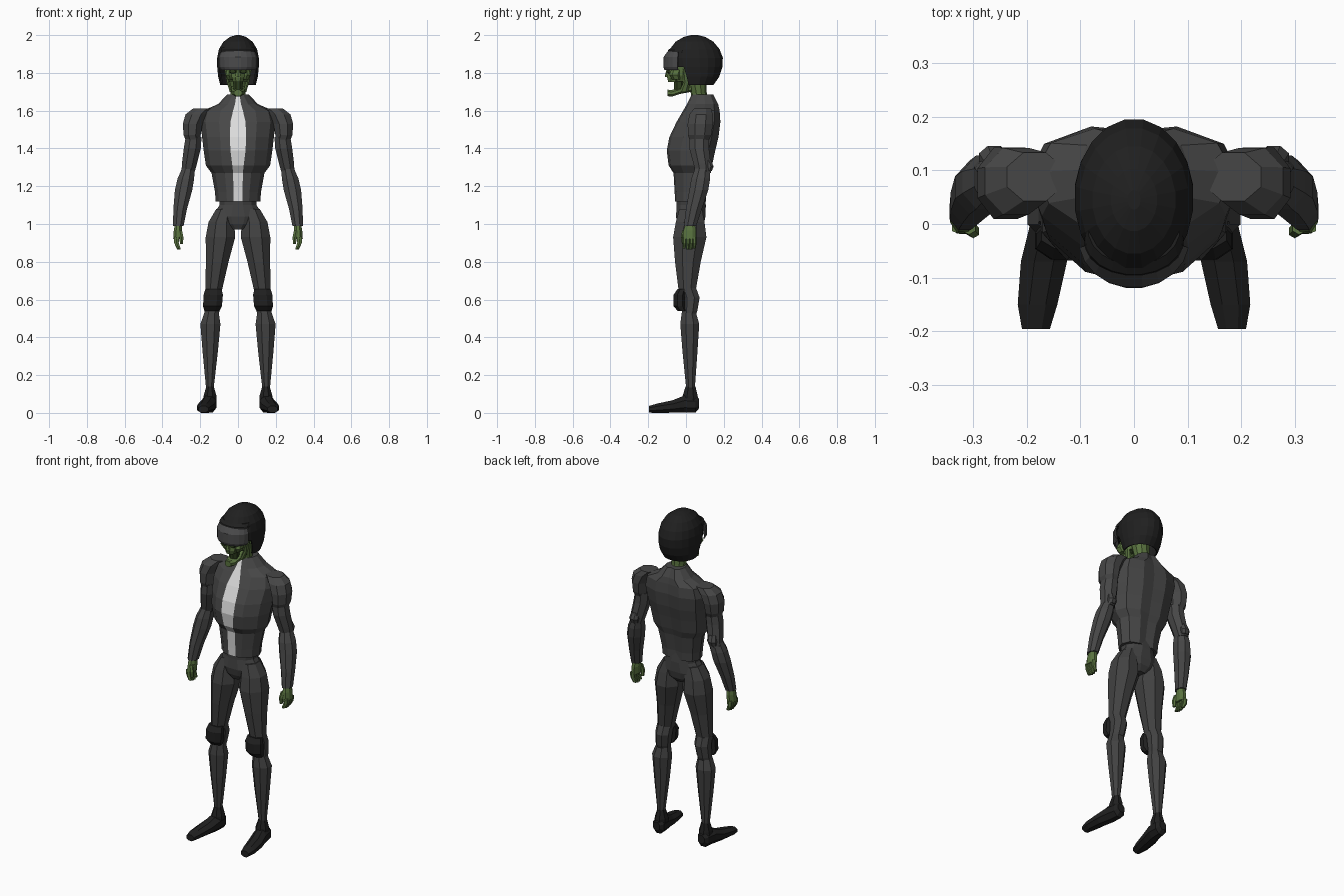
import bpy, bmesh, math
from mathutils import Vector


def material(name, r, g, b):
    m = bpy.data.materials.new(name)
    m.diffuse_color = (r, g, b, 1)
    return m


JACKET = material("jacket_grey", .062, .062, .062)
TROUSER = material("trouser_grey", .054, .054, .054)
BLACK = material("dark_leather", .014, .014, .014)
VISOR = material("visor_grey", .068, .068, .070)
SHIRT = material("shirt_white", .72, .72, .72)
SKIN = material("green_skin", .10, .17, .05)
SHADE = material("dark_green", .025, .045, .012)


def make(name, verts, faces, mats, rule=None, drop=None):
    """Mesh from points; rule(centre, i) picks a material, drop(centre) deletes faces."""
    bm = bmesh.new()
    vs = [bm.verts.new(v) for v in verts]
    for f in faces:
        bm.faces.new([vs[i] for i in f])
    bmesh.ops.recalc_face_normals(bm, faces=bm.faces)
    bm.faces.ensure_lookup_table()
    for i, f in enumerate(bm.faces):
        if rule:
            f.material_index = rule(f.calc_center_median(), i)
    if drop:
        bad = [f for f in bm.faces if drop(f.calc_center_median())]
        bmesh.ops.delete(bm, geom=bad, context='FACES')
    me = bpy.data.meshes.new(name)
    bm.to_mesh(me)
    bm.free()
    for m in mats:
        me.materials.append(m)
    ob = bpy.data.objects.new(name, me)
    bpy.context.collection.objects.link(ob)
    return ob


def bridge(count, n):
    """Side faces of stacked rings plus both end caps."""
    faces = [(r * n + i, r * n + (i + 1) % n, (r + 1) * n + (i + 1) % n, (r + 1) * n + i)
             for r in range(count - 1) for i in range(n)]
    return faces + [tuple(range(n)), tuple(range((count - 1) * n, count * n))]


def loft(name, rings, mat, n=8, axis='z', side=1, **kw):
    """Rings are (position along axis, centre a, centre b, radius a, radius b)."""
    verts, k = [], 1 / math.cos(math.pi / n)
    for t, a, b, ra, rb in rings:
        for i in range(n):
            u = 2 * math.pi * (i + .5) / n
            p, q = a + ra * k * math.cos(u), b + rb * k * math.sin(u)
            verts.append((side * p, q, t) if axis == 'z' else (side * p, t, q))
    return make(name, verts, bridge(len(rings), n), [mat], **kw)


# --- jacket: z, shirt half width, half width, front y, back y
rows = [(1.12, .024, .118, -.058, .105), (1.17, .024, .122, -.060, .108),
        (1.27, .026, .140, -.066, .125), (1.31, .030, .170, -.092, .138),
        (1.39, .040, .182, -.102, .155), (1.46, .043, .190, -.088, .172),
        (1.54, .040, .200, -.050, .182), (1.60, .026, .185, -.015, .178),
        (1.635, .016, .105, .005, .170), (1.685, .008, .058, .030, .145)]
verts = []
for z, s, w, yf, yb in rows:
    d = yb - yf
    half = [(s, yf), (.5 * w, yf + .05 * d), (.86 * w, yf + .28 * d), (w, yf + .58 * d),
            (.84 * w, yf + .86 * d), (.4 * w, yb)]
    ring = half + [(0, yb - .008)] + [(-x, y) for x, y in reversed(half)]
    verts += [(x, y, z) for x, y in ring]
N = 13
make("jacket", verts, bridge(len(rows), N), [JACKET, SHIRT],
     rule=lambda c, i: int(i < (len(rows) - 1) * N and i % N == N - 1))

# --- hips
loft("hips", [(.97, 0, .02, .05, .05), (1.0, 0, .025, .105, .07), (1.04, 0, .025, .135, .078),
              (1.10, 0, .028, .098, .077), (1.16, 0, .025, .100, .074)], TROUSER, n=12)

for side, tag in ((1, "left"), (-1, "right")):
    # --- legs
    loft(tag + "_thigh", [(1.08, .07, .025, .045, .06), (1.01, .088, .022, .068, .076),
                          (.93, .093, .020, .078, .088), (.80, .110, .010, .060, .068),
                          (.64, .130, .006, .043, .044)], TROUSER, side=side)
    loft(tag + "_knee", [(.66, .130, .008, .043, .046), (.61, .131, .025, .044, .047),
                         (.54, .138, .020, .040, .040), (.52, .140, .015, .038, .038)],
         TROUSER, side=side)
    loft(tag + "_knee_pad", [(.655, .130, -.020, .043, .026), (.625, .131, -.032, .051, .034),
                             (.565, .135, -.032, .050, .034), (.540, .138, -.018, .040, .026)],
         BLACK, side=side)
    loft(tag + "_shin", [(.53, .140, .015, .038, .038), (.47, .146, .020, .053, .050),
                         (.33, .147, .021, .041, .040), (.12, .149, .024, .019, .022)],
         TROUSER, side=side)
    # --- shoes: a low foot and a raised ankle cuff
    loft(tag + "_shoe", [(.070, .150, .050, .022, .025), (.050, .150, .045, .036, .044),
                         (-.01, .155, .046, .041, .045), (-.07, .168, .034, .043, .033),
                         (-.15, .180, .025, .037, .025), (-.196, .183, .019, .026, .018)],
         BLACK, axis='y', side=side)
    loft(tag + "_shoe_cuff", [(.04, .152, .018, .036, .048), (.09, .148, .022, .034, .040),
                              (.14, .148, .024, .020, .026)], BLACK, side=side)
    # --- arms
    loft(tag + "_shoulder", [(1.43, .235, .070, .035, .045), (1.47, .243, .072, .045, .062),
                             (1.53, .240, .076, .052, .067), (1.58, .220, .080, .058, .062),
                             (1.612, .185, .088, .052, .045)], JACKET, side=side)
    loft(tag + "_upper_arm", [(1.46, .235, .070, .042, .052), (1.40, .242, .070, .045, .052),
                              (1.32, .257, .085, .040, .046), (1.27, .265, .092, .034, .040)],
         JACKET, side=side)
    loft(tag + "_elbow", [(1.28, .263, .115, .024, .022), (1.305, .261, .122, .028, .024),
                          (1.34, .257, .110, .024, .022)], JACKET, side=side)
    loft(tag + "_forearm", [(1.30, .262, .088, .032, .038), (1.24, .276, .078, .044, .050),
                            (1.18, .288, .068, .046, .050), (1.08, .306, .042, .036, .042),
                            (.99, .316, .022, .028, .033)], JACKET, side=side)
    # --- hands: palm, folded fingers and thumb
    loft(tag + "_palm", [(1.0, .316, .022, .018, .024), (.965, .318, .020, .022, .034),
                         (.92, .322, .018, .021, .036)], SKIN, side=side)
    for j in range(4):
        y = .046 - j * .018
        loft(tag + "_finger", [(.93, .325, y, .015, .009), (.90, .326, y, .012, .009),
                               (.862 + .006 * abs(j - 1.5), .313, y - .003, .009, .007)],
             SKIN, n=6, side=side)
    loft(tag + "_thumb", [(.965, .308, -.006, .012, .012), (.93, .300, -.014, .011, .011),
                          (.895, .299, -.012, .008, .008)], SKIN, n=6, side=side)
    # --- face: cheek bones, eye sockets, ears
    loft(tag + "_cheek", [(1.765, .040, -.050, .014, .020), (1.79, .048, -.058, .018, .026),
                          (1.815, .046, -.050, .014, .025)], SKIN, n=6, side=side)
    loft(tag + "_eye_socket", [(-.097, .028, 1.808, .014, .009), (-.088, .028, 1.808, .017, .012)],
         SHADE, axis='y', side=side)
    loft(tag + "_jaw_hinge", [(1.70, .036, -.012, .008, .020), (1.75, .050, .004, .009, .016),
                              (1.82, .060, .000, .012, .022)], SKIN, n=6, side=side)

# --- head
loft("neck", [(1.63, 0, .075, .046, .048), (1.69, 0, .068, .040, .040),
              (1.78, 0, .055, .052, .050)], SKIN, n=10)
loft("skull", [(1.755, 0, .00, .046, .055), (1.785, 0, .00, .060, .085),
               (1.83, 0, .01, .068, .100), (1.90, 0, .03, .075, .10)], SKIN, n=12)
loft("upper_jaw", [(1.752, 0, -.068, .026, .026), (1.775, 0, -.066, .033, .034),
                   (1.80, 0, -.06, .034, .034)], SKIN)
loft("nose", [(1.778, 0, -.100, .013, .010), (1.795, 0, -.098, .010, .010),
              (1.83, 0, -.092, .006, .006)], SKIN, n=6)
loft("mouth", [(1.70, 0, -.035, .024, .028), (1.765, 0, -.035, .026, .028)], SHADE)
loft("lower_jaw", [(-.098, 0, 1.694, .020, .017), (-.075, 0, 1.692, .030, .018),
                   (-.03, 0, 1.705, .036, .016), (.03, 0, 1.718, .038, .018)],
     SKIN, axis='y')

# --- helmet shell, open at the face
shell = loft("helmet", [(1.735, 0, .055, .094, .090), (1.78, 0, .058, .105, .118),
                        (1.83, 0, .052, .110, .140), (1.88, 0, .048, .110, .147),
                        (1.925, 0, .046, .101, .132), (1.965, 0, .045, .077, .100),
                        (1.99, 0, .045, .043, .058), (2.0, 0, .045, .012, .018)],
             BLACK, n=20, drop=lambda c: c.z < 1.83 and (c.y < .012 or c.z < 1.736))
mod = shell.modifiers.new("thickness", 'SOLIDIFY')
mod.thickness = .008

# --- visor wrapping around the front
visor = loft("visor", [(1.815, 0, -.030, .092, .084), (1.83, 0, -.030, .101, .089),
                       (1.885, 0, -.030, .102, .088), (1.915, 0, -.030, .090, .066)],
             VISOR, n=20, drop=lambda c: c.y > -.035 or abs(c.x) < .001 and c.y > -.08)
mod = visor.modifiers.new("thickness", 'SOLIDIFY')
mod.thickness = .008
loft("helmet_brow", [(1.905, 0, -.035, .092, .064), (1.922, 0, -.03, .090, .064),
                     (1.935, 0, -.01, .085, .065)], BLACK, n=20)
